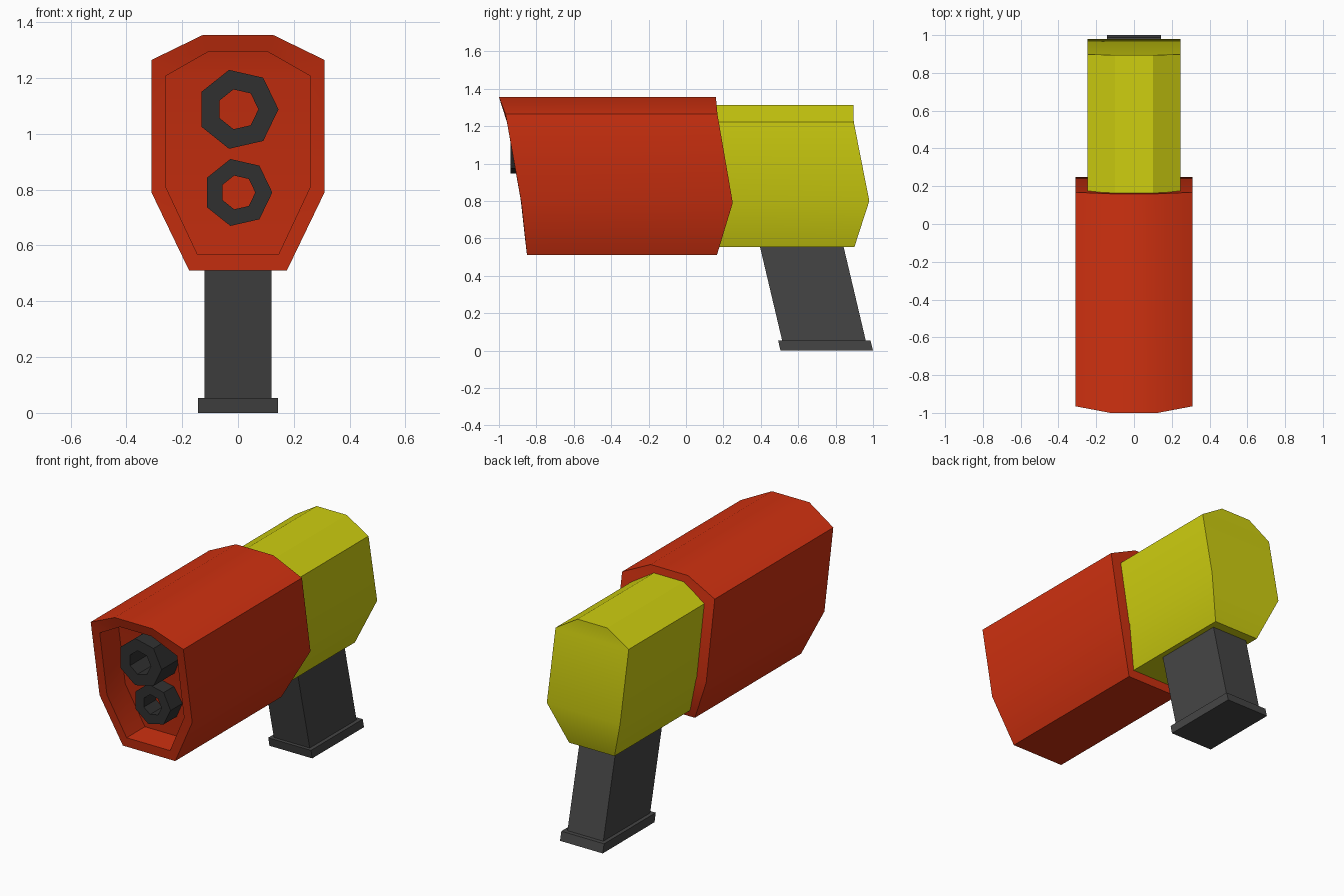
import bpy, bmesh, math

if "Cube" in bpy.data.objects:
    bpy.data.objects.remove(bpy.data.objects["Cube"])


def material(name, rgb):
    m = bpy.data.materials.new(name)
    m.diffuse_color = (*rgb, 1)
    m.use_nodes = True
    m.node_tree.nodes["Principled BSDF"].inputs["Base Color"].default_value = m.diffuse_color
    return m


RED = material("red", (0.62, 0.03, 0.005))
YELLOW = material("yellow", (0.62, 0.62, 0.005))
DARK = material("dark_grey", (0.06, 0.06, 0.06))
BLACK = material("black", (0.03, 0.03, 0.03))


def loft(name, rings, mat, closed=False):
    """Bridge rings of equal length; cap the ends with rows of quads unless closed."""
    bm = bmesh.new()
    vs = [[bm.verts.new(p) for p in r] for r in rings]
    n = len(vs[0])
    pairs = list(zip(vs, vs[1:]))
    if closed:
        pairs.append((vs[-1], vs[0]))
    for a, b in pairs:
        for i in range(n):
            j = (i + 1) % n
            bm.faces.new((a[i], a[j], b[j], b[i]))
    if not closed:
        for r in (vs[0], vs[-1]):
            for i in range(n // 2 - 1):
                bm.faces.new((r[i], r[i + 1], r[n - 2 - i], r[n - 1 - i]))
    bmesh.ops.recalc_face_normals(bm, faces=bm.faces)
    me = bpy.data.meshes.new(name)
    bm.to_mesh(me)
    bm.free()
    me.shade_smooth()
    me.set_sharp_from_angle(angle=math.radians(30))
    me.materials.append(mat)
    ob = bpy.data.objects.new(name, me)
    bpy.context.collection.objects.link(ob)
    return ob


def mirrored(section, ys):
    """Ring from half a section (x, z), top to bottom, with a y for each row."""
    right = [(x, y, z) for (x, z), y in zip(section, ys)]
    return right + [(-x, y, z) for x, y, z in reversed(right)]


# Red front shell with a recessed muzzle
outer = [(0.125, 1.355), (0.31, 1.265), (0.31, 0.79), (0.175, 0.51)]
inner = [(0.105, 1.295), (0.258, 1.208), (0.258, 0.808), (0.145, 0.568)]
rim_y = [-0.978, -0.953, -0.884, -0.857]
loft("front_shell", [
    mirrored(outer, [0.16, 0.168, 0.25, 0.165]),
    mirrored(outer, [-1.0, -0.965, -0.88, -0.85]),
    mirrored(inner, rim_y),
    mirrored(inner, [y + 0.175 for y in rim_y]),
], RED)

# Yellow rear body
body = [(0.10, 1.312), (0.245, 1.222), (0.245, 0.80), (0.152, 0.553)]
loft("rear_body", [
    mirrored(body, [0.1] * 4),
    mirrored(body, [0.895, 0.897, 0.98, 0.9]),
], YELLOW)


# Seven-sided open barrels
def barrel(name, z, r, hole, front, back):
    def ring(rad, y):
        return [(rad * math.cos(math.tau * i / 7), y,
                 z + rad * math.sin(math.tau * i / 7)) for i in range(7)]
    loft(name, [ring(r, front), ring(hole, front), ring(hole, back), ring(r, back)],
         BLACK, closed=True)


barrel("upper_barrel", 1.088, 0.145, 0.073, -0.937, -0.72)
barrel("lower_barrel", 0.79, 0.123, 0.062, -0.82, -0.67)


# Raked grip and its base plate
def slanted_box(name, half, bottom, top):
    loft(name, [[(half, a, z), (half, b, z), (-half, b, z), (-half, a, z)]
                for a, b, z in (bottom, top)], DARK)


slanted_box("grip", 0.12, (0.515, 0.962, 0.05), (0.385, 0.832, 0.60))
slanted_box("grip_base", 0.143, (0.505, 1.0, 0.0), (0.493, 0.987, 0.053))
